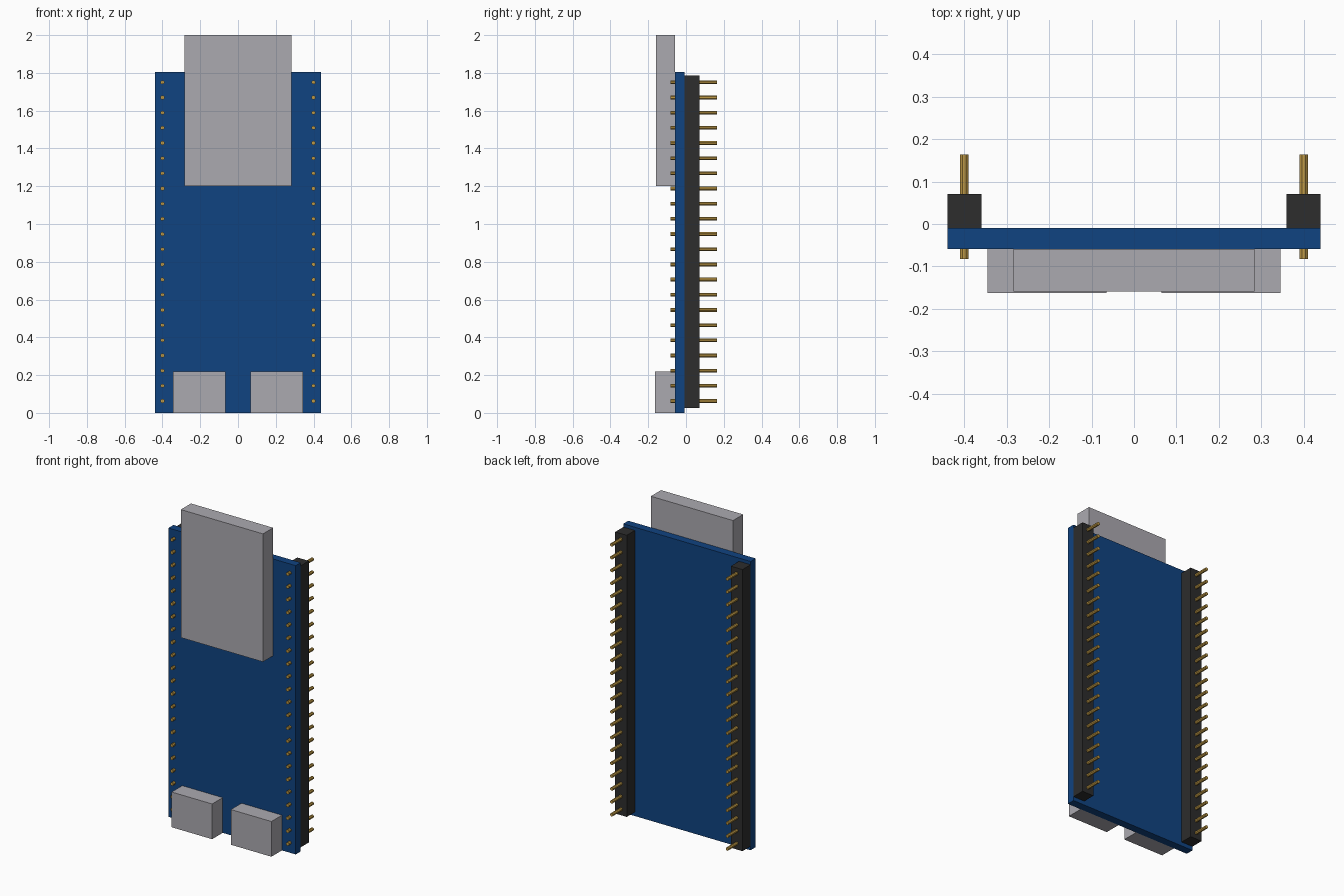
import bpy
import bmesh
from math import pi
from mathutils import Matrix, Vector

cube = bpy.data.objects.get("Cube")
if cube:
    bpy.data.objects.remove(cube, do_unlink=True)


def material(name, rgb):
    mat = bpy.data.materials.new(name)
    mat.use_nodes = True
    mat.diffuse_color = (*rgb, 1)
    mat.node_tree.nodes["Principled BSDF"].inputs["Base Color"].default_value = (*rgb, 1)
    return mat


BLUE = material("board blue", (0.005, 0.056, 0.22))
GREY = material("metal grey", (0.41, 0.40, 0.435))
BLACK = material("header black", (0.026, 0.026, 0.026))
GOLD = material("pin gold", (0.52, 0.32, 0.06))


def finish(name, bm, mat):
    mesh = bpy.data.meshes.new(name)
    bm.to_mesh(mesh)
    bm.free()
    mesh.materials.append(mat)
    obj = bpy.data.objects.new(name, mesh)
    bpy.context.collection.objects.link(obj)
    return obj


def box(name, low, high, mat):
    low, high = Vector(low), Vector(high)
    bm = bmesh.new()
    bmesh.ops.create_cube(bm, size=1, matrix=Matrix.Translation((low + high) / 2)
                          @ Matrix.Diagonal((*(high - low), 1)))
    return finish(name, bm, mat)


# Board and the radio module overhanging its top edge
FRONT, BACK = -0.059, -0.009
box("circuit_board", (-0.44, FRONT, 0), (0.44, BACK, 1.805), BLUE)
box("radio_module", (-0.284, -0.159, 1.2), (0.284, FRONT, 2), GREY)

# Pin rows: octagonal pins through a header strip
PINS, FIRST, LAST = 22, 0.063, 1.75
PIN_FRONT, PIN_BACK = -0.083, 0.164


def pin_row(name, x):
    bm = bmesh.new()
    turn = Matrix.Rotation(pi / 2, 4, "X") @ Matrix.Rotation(pi / 8, 4, "Z")
    for i in range(PINS):
        z = FIRST + (LAST - FIRST) * i / (PINS - 1)
        place = Matrix.Translation((x, (PIN_FRONT + PIN_BACK) / 2, z))
        bmesh.ops.create_cone(bm, cap_ends=True, segments=8, radius1=0.0106, radius2=0.0106,
                              depth=PIN_BACK - PIN_FRONT, matrix=place @ turn)
    return finish(name, bm, GOLD)


# Mirrored parts on both sides
for side, s in (("left", 1), ("right", -1)):
    x = s * 0.4
    box(side + "_header", (x - 0.04, BACK, 0.025), (x + 0.04, 0.071, 1.785), BLACK)
    pin_row(side + "_pins", x)
    c = s * 0.205
    box(side + "_port", (c - 0.14, -0.163, 0), (c + 0.14, FRONT, 0.22), GREY)
